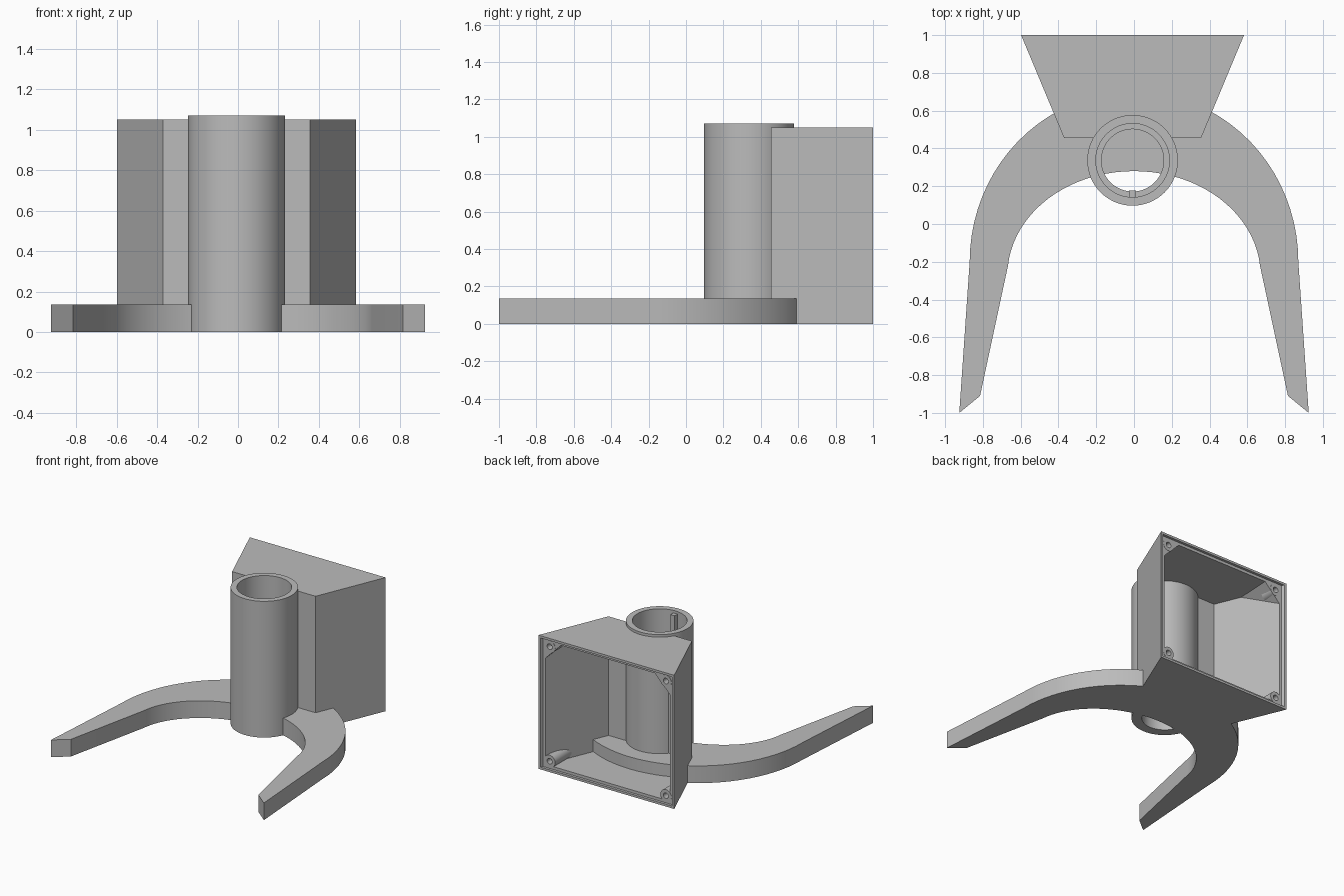
import bpy, bmesh, math
from mathutils import Vector

if "Cube" in bpy.data.objects:
    bpy.data.objects.remove(bpy.data.objects["Cube"])

GREY = (0.5, 0.5, 0.5, 1)
mat = bpy.data.materials.new("plain grey")
mat.use_nodes = True
mat.diffuse_color = GREY
mat.node_tree.nodes["Principled BSDF"].inputs["Base Color"].default_value = GREY

CX = -0.0075                      # centre line of tube and box
FRONT, BACK, HEIGHT = 0.455, 1.0, 1.05
SLOPE = (0.59 - 0.3625) / (BACK - FRONT)


def half_width(y):
    return 0.59 - SLOPE * (BACK - y)


def loft(name, loops, ring=False, cut=None):
    """Skin equal loops; either close them into a ring or cap both ends."""
    bm = bmesh.new()
    rows = [[bm.verts.new(p) for p in loop] for loop in loops]
    pairs = list(zip(rows, rows[1:]))
    if ring:
        pairs.append((rows[-1], rows[0]))
    for a, b in pairs:
        for i in range(len(a)):
            j = (i + 1) % len(a)
            bm.faces.new((a[i], a[j], b[j], b[i]))
    if not ring:
        bm.faces.new(rows[0])
        bm.faces.new(rows[-1])
    bmesh.ops.recalc_face_normals(bm, faces=bm.faces)
    if cut:
        bmesh.ops.bisect_plane(bm, geom=bm.verts[:] + bm.edges[:] + bm.faces[:],
                               plane_co=cut[0], plane_no=cut[1], clear_outer=True)
    mesh = bpy.data.meshes.new(name)
    bm.to_mesh(mesh)
    bm.free()
    mesh.materials.append(mat)
    obj = bpy.data.objects.new(name, mesh)
    bpy.context.collection.objects.link(obj)
    return obj


def activate(obj):
    bpy.ops.object.select_all(action='DESELECT')
    obj.select_set(True)
    bpy.context.view_layer.objects.active = obj


def smooth(obj):
    activate(obj)
    bpy.ops.object.shade_smooth_by_angle(angle=math.radians(30))


def subtract(obj, cutter):
    mod = obj.modifiers.new("hole", 'BOOLEAN')
    mod.operation, mod.solver, mod.object = 'DIFFERENCE', 'EXACT', cutter
    activate(obj)
    bpy.ops.object.modifier_apply(modifier=mod.name)
    bpy.data.objects.remove(cutter)


def circle(r, z, n=64):
    return [(CX + r * math.cos(2 * math.pi * i / n),
             0.337 + r * math.sin(2 * math.pi * i / n), z) for i in range(n)]


def upright_circle(x, z, r, y, n=24):
    return [(x + r * math.cos(2 * math.pi * i / n), y,
             z + r * math.sin(2 * math.pi * i / n)) for i in range(n)]


def rect(y, inset):
    w = half_width(y) - inset
    return [(CX + sx * w, y, z) for sx, z in
            ((-1, inset), (1, inset), (1, HEIGHT - inset), (-1, HEIGHT - inset))]


# Curved two-legged base plate
def arc(a, b, cy, start):
    angles = [math.radians(start + (180 - 2 * start) * i / 40) for i in range(41)]
    return [(a * math.cos(t), cy + b * math.sin(t)) for t in angles]


outline = ([(0.925, -1)] + arc(0.87, 0.9, -0.2, 0)
           + [(-0.925, -1), (-0.815, -0.91)]
           + arc(0.67, 0.55, -0.27, 5)[::-1] + [(0.815, -0.91)])
smooth(loft("base_legs", [[(x, y, z) for x, y in outline] for z in (0, 0.135)]))

# Upright tube with an inner ledge and a key rib
smooth(loft("tube", [circle(0.24, 0), circle(0.24, 1.07), circle(0.195, 1.07),
                     circle(0.195, 0.2), circle(0.165, 0.2), circle(0.165, 0)], ring=True))
loft("key_rib", [[(CX + sx * 0.018, y, z) for sx, y in
                  ((-1, 0.135), (1, 0.135), (1, 0.178), (-1, 0.178))] for z in (0.15, 1.05)])

# Tapered box, open at the back with a rebated rim
box = loft("box_shell", [rect(FRONT, 0), rect(BACK, 0), rect(BACK, 0.018),
                         rect(BACK - 0.02, 0.018), rect(BACK - 0.02, 0.04),
                         rect(FRONT + 0.035, 0.04)])
subtract(box, loft("bore_cutter", [circle(0.21, -0.1), circle(0.21, 1.2)]))

# Screw bosses in the corners, with gussets under the top ones
END = BACK - 0.02
for side, label in ((1, "left"), (-1, "right")):
    x = CX + side * (half_width(BACK) - 0.085)
    wall = (Vector((CX + side * (half_width(BACK) - 0.02), BACK, 0)),
            Vector((side, -SLOPE, 0)).normalized())
    for z, depth, level in ((0.075, 0.4, "lower"), (HEIGHT - 0.075, 0.1, "upper")):
        smooth(loft(f"{level}_{label}_boss",
                    [upright_circle(x, z, r, y) for r, y in
                     ((0.048, END - depth), (0.048, END + 0.002),
                      (0.022, END + 0.002), (0.022, END - depth))],
                    ring=True, cut=wall))
    top = HEIGHT - 0.025

    def corner(y, leg):
        cx = CX + side * (half_width(y) - 0.025)
        return [(cx, y, top), (cx - side * leg, y, top), (cx, y, top - leg)]

    gusset = loft(f"{label}_gusset", [corner(END, 0.165), corner(END - 0.33, 0.01)])
    subtract(gusset, loft("screw_cutter", [upright_circle(x, HEIGHT - 0.075, 0.024, y)
                                           for y in (END - 0.09, END + 0.1)]))
